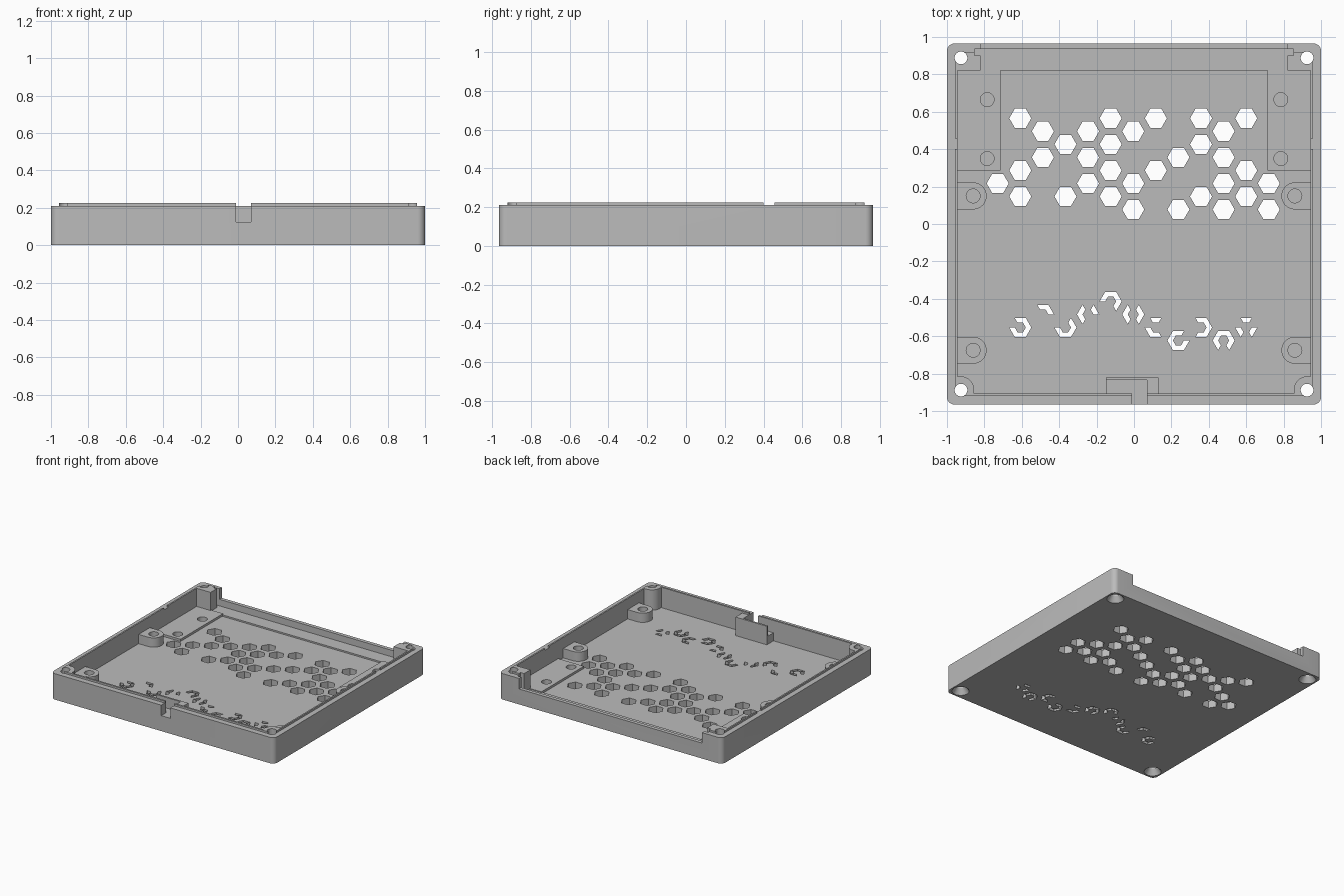
import bpy, bmesh
from math import sin, cos, radians

old = bpy.data.objects.get("Cube")
if old:
    bpy.data.objects.remove(old, do_unlink=True)

FLOOR, SILL, WALL, LIP = 0.06, 0.125, 0.21, 0.225

grey = bpy.data.materials.new("matte grey plastic")
grey.use_nodes = True
GREY = (0.5, 0.5, 0.5, 1)
grey.diffuse_color = GREY
grey.node_tree.nodes["Principled BSDF"].inputs["Base Color"].default_value = GREY


# ---- helpers ----
def arc(cx, cy, r, a0, a1, n=8):
    return [(cx + r * cos(radians(a0 + (a1 - a0) * k / n)),
             cy + r * sin(radians(a0 + (a1 - a0) * k / n))) for k in range(n + 1)]


def rect(x0, x1, y0, y1):
    return [(x0, y0), (x1, y0), (x1, y1), (x0, y1)]


def rounded(hx, hy, r):
    pts = []
    for k, (sx, sy) in enumerate([(1, 1), (-1, 1), (-1, -1), (1, -1)]):
        pts += arc(sx * (hx - r), sy * (hy - r), r, 90 * k, 90 * k + 90)
    return pts


def circle(cx, cy, r):
    return arc(cx, cy, r, 0, 360, 32)[:-1]


def mirror_x(pts):
    return [(-x, y) for x, y in reversed(pts)]


def prisms(name, outlines, z0, z1):
    """Extrude closed outlines from z0 to z1 into one object."""
    bm = bmesh.new()
    for pts in outlines:
        low = [bm.verts.new((x, y, z0)) for x, y in pts]
        top = [bm.verts.new((x, y, z1)) for x, y in pts]
        n = len(pts)
        bm.faces.new(low[::-1])
        bm.faces.new(top)
        for k in range(n):
            m = (k + 1) % n
            bm.faces.new((low[k], low[m], top[m], top[k]))
    bmesh.ops.recalc_face_normals(bm, faces=bm.faces)
    return finish(name, bm)


def finish(name, bm):
    me = bpy.data.meshes.new(name)
    bm.to_mesh(me)
    bm.free()
    me.materials.append(grey)
    ob = bpy.data.objects.new(name, me)
    bpy.context.scene.collection.objects.link(ob)
    return ob


def combine(operation, tool):
    """Apply a boolean to the tray and discard the tool."""
    mod = tray.modifiers.new("shape", 'BOOLEAN')
    mod.operation, mod.solver, mod.object = operation, 'EXACT', tool
    bpy.context.view_layer.update()
    dg = bpy.context.evaluated_depsgraph_get()
    me = bpy.data.meshes.new_from_object(tray.evaluated_get(dg))
    tray.modifiers.clear()
    tray.data = me
    bpy.data.objects.remove(tool, do_unlink=True)


def add(name, outlines, z0, z1):
    combine('UNION', prisms(name, outlines, z0, z1))


def cut(name, outlines, z0, z1=0.4):
    combine('DIFFERENCE', prisms(name, outlines, z0, z1))


# ---- shell with raised inner lip ----
tray = prisms("enclosure_tray", [rounded(1, 0.965, 0.04)], 0, WALL)
add("lip", [rounded(0.957, 0.92, 0.035)], 0.1, LIP)

# ---- main cavity, leaving rounded screw posts in the front corners ----
half = ([(-0.945, 0.82), (-0.945, -0.815)]
        + arc(-0.925, -0.885, 0.07, 90, 0) + [(-0.855, -0.905)])
cut("cavity", [half + mirror_x(half)], FLOOR)

# ---- open back: channel, panel slot and sill ----
cut("back_channel", [rect(-0.82, 0.82, 0.80, 0.935)], FLOOR + 0.012)
cut("panel_slot", [rect(-0.852, 0.852, 0.90, 0.935)], FLOOR + 0.012)
cut("back_opening", [rect(-0.82, 0.82, 0.92, 1.1)], SILL)

# ---- raised pads beside the back opening ----
pad = rect(-0.955, -0.715, 0.285, 0.83)
add("pads", [pad, mirror_x(pad)], 0.03, FLOOR + 0.018)

# ---- side standoffs ----
standoffs = []
for y in (0.15, -0.675):
    d = [(-0.97, y - 0.072)] + arc(-0.86, y, 0.072, -90, 90, 16) + [(-0.97, y + 0.072)]
    standoffs += [d, mirror_x(d)]
add("standoffs", standoffs, 0.03, 0.135)

# ---- front cable guard with pocket and wall notch ----
add("guard", [rect(-0.15, 0.13, -0.93, -0.82)], 0.03, WALL)
cut("guard_pocket", [rect(-0.16, 0.07, -0.905, -0.835)], SILL)
cut("front_notch", [rect(-0.012, 0.07, -1.1, -0.85)], SILL)

# ---- gaps in the side lips ----
cut("lip_gaps", [rect(-1.1, -0.9, 0.4, 0.457), rect(0.9, 1.1, 0.4, 0.457)], WALL)

# ---- screw holes ----
sides = (-1, 1)
cut("standoff_holes", [circle(s * 0.86, y, 0.037) for s in sides for y in (0.15, -0.675)], 0.05)
cut("pad_holes", [circle(s * 0.785, y, 0.037) for s in sides for y in (0.665, 0.35)], 0.03)
corners = [(sx * 0.925, sy * 0.888) for sx in sides for sy in sides]
cut("corner_holes", [circle(x, y, 0.034) for x, y in corners], -0.1)

# conical countersinks under the corners
bm = bmesh.new()
for x, y in corners:
    made = bmesh.ops.create_cone(bm, cap_ends=True, segments=32, radius1=0.07,
                                 radius2=0.03, depth=0.06)
    bmesh.ops.translate(bm, verts=made["verts"], vec=(x, y, 0.02))
combine('DIFFERENCE', finish("countersinks", bm))

# ---- honeycomb vents: rows used in each column, from left to right ----
PITCH_X, PITCH_Y, HEX = 0.1208, 0.0697, 0.059


def hexagon(cx, cy, r):
    return arc(cx, cy, r, 0, 360, 6)[:-1]


columns = ["2", "731", "64", "51", "642", "7531", "620", "73", "40", "751", "6420", "731", "20"]
vents = [hexagon((i - 6) * PITCH_X - 0.004, 0.0775 + int(j) * PITCH_Y, HEX)
         for i, rows in enumerate(columns) for j in rows]
cut("hex_vents", vents, -0.1)

# ---- broken ring vents: row, then open sides (0 = upper right, counter-clockwise) ----
rings = [(1, "01345"), (2, "01"), (1, "0345"), (2, "023"), (3, "0125"), (2, "01235"),
         (1, "134"), (0, "12345"), (1, "0145"), (0, "01235"), (1, "135")]
for parity in (0, 1):
    pieces = []
    for i, (row, open_sides) in enumerate(rings):
        cx, cy = (i - 5) * PITCH_X - 0.004, -0.623 + row * PITCH_Y
        outer, inner = hexagon(cx, cy, HEX), hexagon(cx, cy, HEX * 0.5)
        for k in map(int, open_sides):
            if k % 2 == parity:
                m = (k + 1) % 6
                pieces.append([inner[k], outer[k], outer[m], inner[m]])
    cut("ring_vents", pieces, -0.1)

# ---- smooth rounded corners and holes, keep hard edges ----
bpy.ops.object.select_all(action='DESELECT')
tray.select_set(True)
bpy.context.view_layer.objects.active = tray
bpy.ops.object.shade_smooth_by_angle(angle=radians(30))
